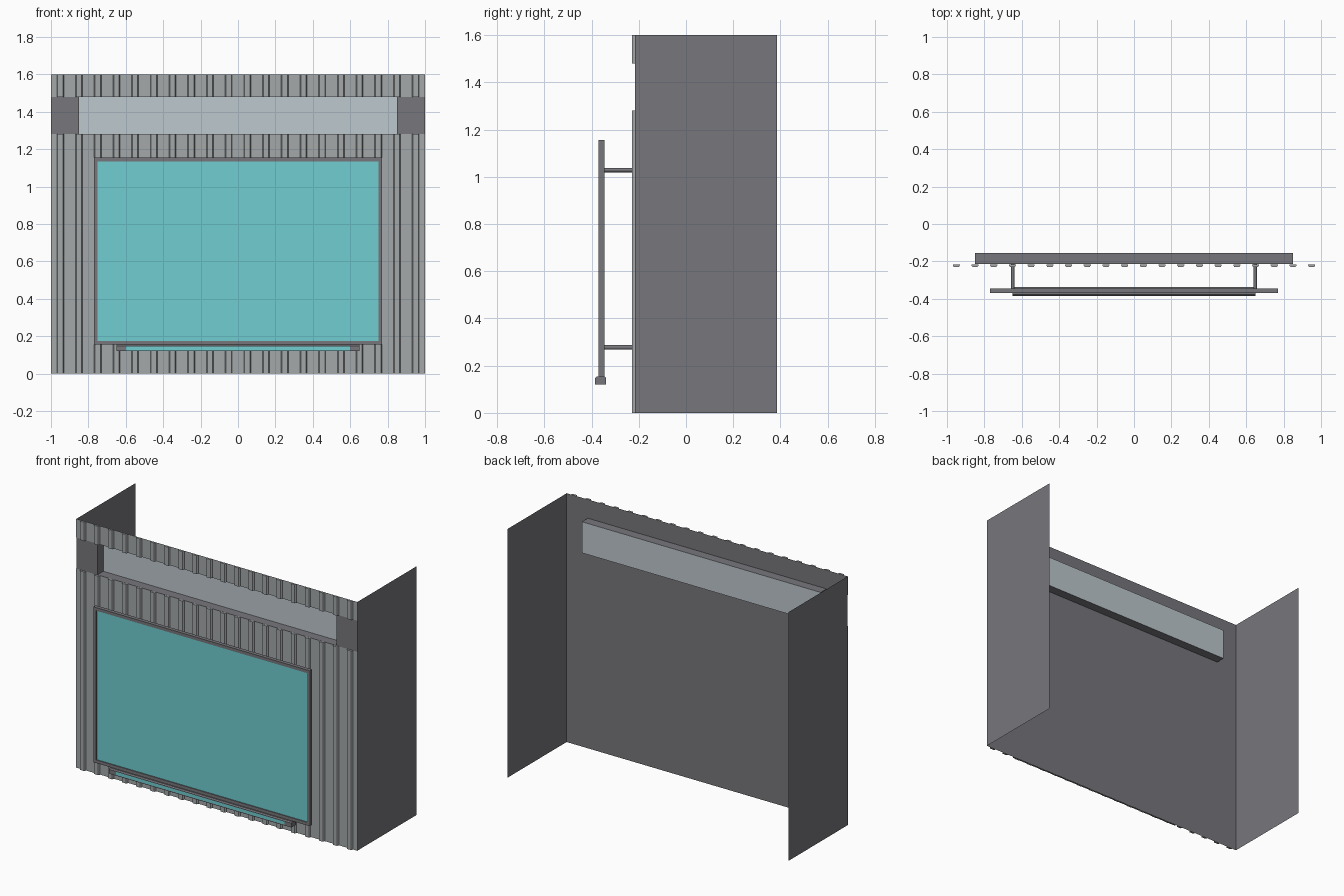
import bpy, bmesh, math
from mathutils import Matrix

if "Cube" in bpy.data.objects:
    bpy.data.objects.remove(bpy.data.objects["Cube"])


def material(name, r, g, b):
    lin = [((c / 255 + 0.055) / 1.055) ** 2.4 for c in (r, g, b)]
    m = bpy.data.materials.new(name)
    m.diffuse_color = (*lin, 1)
    m.use_nodes = True
    m.node_tree.nodes["Principled BSDF"].inputs["Base Color"].default_value = m.diffuse_color
    return m


DARK = material("dark grey", 119, 118, 123)
LIGHT = material("corrugated grey", 164, 168, 170)
GLASS = material("pale glass", 190, 200, 205)
TEAL = material("teal screen", 112, 206, 208)


def finish(name, bm, mat):
    me = bpy.data.meshes.new(name)
    bm.to_mesh(me)
    bm.free()
    me.materials.append(mat)
    ob = bpy.data.objects.new(name, me)
    bpy.context.collection.objects.link(ob)
    return ob


def quad(bm, pts):
    bm.faces.new([bm.verts.new(p) for p in pts])


def front_quad(bm, x0, x1, z0, z1, y):
    quad(bm, [(x0, y, z0), (x1, y, z0), (x1, y, z1), (x0, y, z1)])


def box(bm, x0, x1, y0, y1, z0, z1):
    m = (Matrix.Translation(((x0 + x1) / 2, (y0 + y1) / 2, (z0 + z1) / 2))
         @ Matrix.Diagonal((x1 - x0, y1 - y0, z1 - z0, 1)))
    bmesh.ops.create_cube(bm, size=1, matrix=m)


def prism(bm, profile, axis, a, b):
    # Extrude a 2D profile from a to b along x or z
    place = (lambda p, t: (t, p[0], p[1])) if axis == "x" else (lambda p, t: (p[0], p[1], t))
    lo = [bm.verts.new(place(p, a)) for p in profile]
    hi = [bm.verts.new(place(p, b)) for p in profile]
    bm.faces.new(lo)
    bm.faces.new(hi)
    n = len(profile)
    for i in range(n):
        bm.faces.new([lo[i], lo[(i + 1) % n], hi[(i + 1) % n], hi[i]])
    bmesh.ops.recalc_face_normals(bm, faces=bm.faces)


WALL, BACK, H = -0.215, 0.385, 1.6
WX, Z0, Z1, GY = 0.85, 1.28, 1.48, -0.155   # window opening

# Thin front wall with a window opening, plus two side walls
bm = bmesh.new()
front_quad(bm, -1, 1, 0, Z0, WALL)
front_quad(bm, -1, 1, Z1, H, WALL)
front_quad(bm, -1, -WX, Z0, Z1, WALL)
front_quad(bm, WX, 1, Z0, Z1, WALL)
quad(bm, [(1, WALL, 0), (1, BACK, 0), (1, BACK, H), (1, WALL, H)])
quad(bm, [(-1, BACK, 0), (-1, WALL, 0), (-1, WALL, H), (-1, BACK, H)])
finish("wall_shell", bm, DARK)

# Window reveal running back from the wall
bm = bmesh.new()
ring = [(-WX, Z0), (WX, Z0), (WX, Z1), (-WX, Z1)]
for i in range(4):
    (xa, za), (xb, zb) = ring[i], ring[(i + 1) % 4]
    quad(bm, [(xa, WALL, za), (xb, WALL, zb), (xb, GY, zb), (xa, GY, za)])
finish("window_reveal", bm, DARK)

# Window glass
bm = bmesh.new()
front_quad(bm, -WX, WX, Z0, Z1, GY)
finish("window_glass", bm, GLASS)

# Corrugated cladding above and below the window band
for name, z0, z1 in (("lower_cladding", 0, Z0), ("upper_cladding", Z1, H)):
    bm = bmesh.new()
    front_quad(bm, -1, 1, z0, z1, WALL - 0.001)
    for i in range(20):
        x = -0.95 + 0.1 * i
        prism(bm, [(x - 0.019, WALL - 0.001), (x - 0.019, WALL - 0.006),
                   (x - 0.014, WALL - 0.014), (x + 0.014, WALL - 0.014),
                   (x + 0.019, WALL - 0.006), (x + 0.019, WALL - 0.001)], "z", z0, z1)
    finish(name, bm, LIGHT)

# Screen frame with a back plate
FX, FZ0, FZ1, FW = 0.77, 0.155, 1.155, 0.02
bm = bmesh.new()
for s in (-1, 1):
    a, b = sorted((s * FX, s * (FX - FW)))
    box(bm, a, b, -0.37, -0.346, FZ0, FZ1)
for z in (FZ0, FZ1 - FW):
    box(bm, -FX + FW, FX - FW, -0.37, -0.346, z, z + FW)
front_quad(bm, -FX + FW, FX - FW, FZ0 + FW, FZ1 - FW, -0.348)
finish("screen_frame", bm, DARK)

# Screen surface
bm = bmesh.new()
front_quad(bm, -FX + FW, FX - FW, FZ0 + FW, FZ1 - FW, -0.364)
finish("screen", bm, TEAL)

# Four mounting arms
bm = bmesh.new()
for x in (-0.648, 0.648):
    for z in (0.278, 1.028):
        bmesh.ops.create_cone(bm, cap_ends=True, segments=12, radius1=0.009, radius2=0.009,
                              depth=0.135, matrix=Matrix.Translation((x, -0.2825, z))
                              @ Matrix.Rotation(math.pi / 2, 4, "X"))
arms = finish("mounting_arms", bm, DARK)

# Chamfered light bar under the screen, with its teal strip
bm = bmesh.new()
prism(bm, [(-0.385, 0.12), (-0.338, 0.12), (-0.338, 0.148), (-0.345, 0.155),
           (-0.378, 0.155), (-0.385, 0.148)], "x", -0.65, 0.65)
finish("lower_bar", bm, DARK)
bm = bmesh.new()
front_quad(bm, -0.6, 0.6, 0.125, 0.145, -0.3855)
finish("lower_bar_strip", bm, TEAL)
